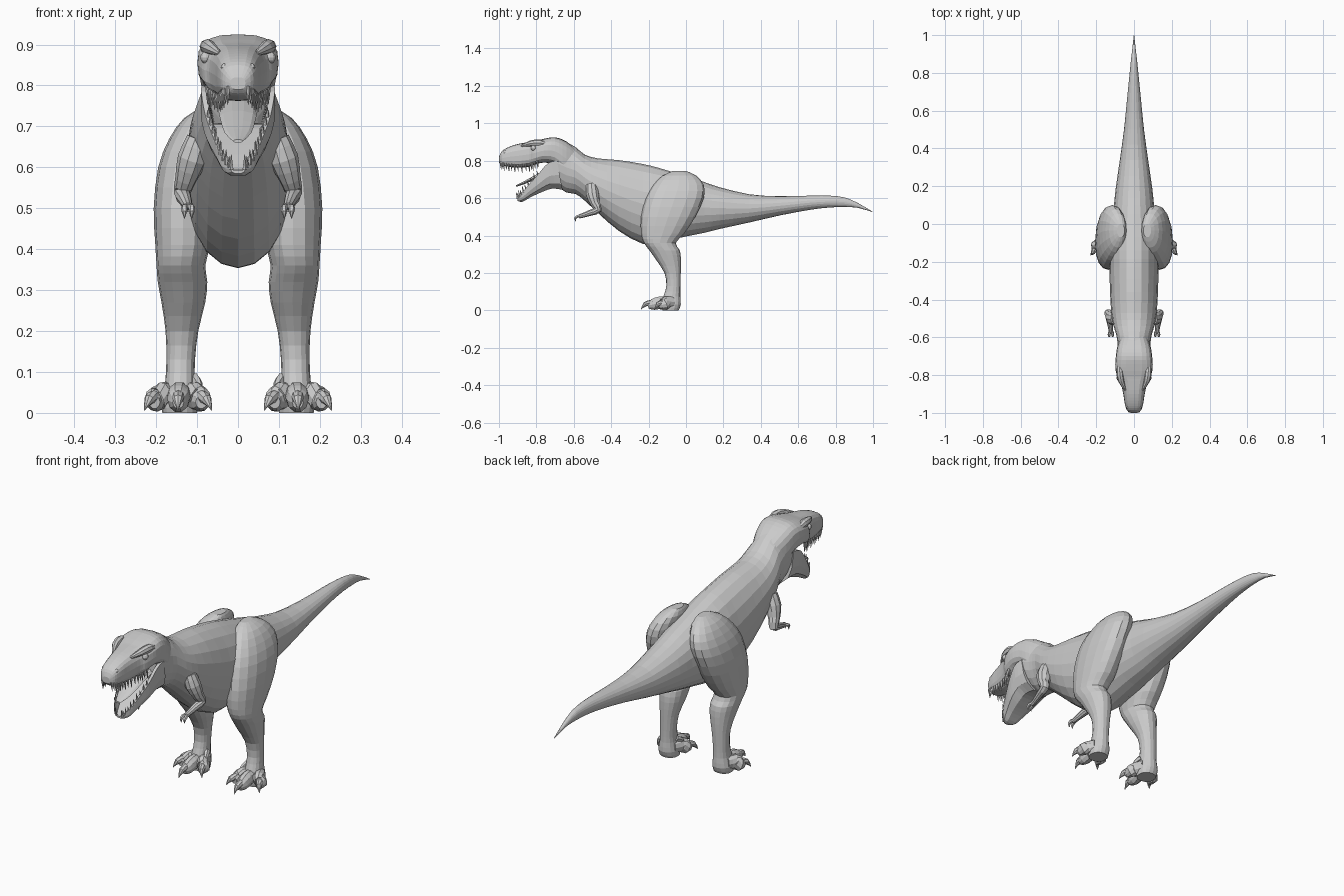
import bpy, bmesh
from math import sin, cos, pi, copysign
from mathutils import Vector

if "Cube" in bpy.data.objects:
    bpy.data.objects.remove(bpy.data.objects["Cube"])


def spline(rows, n):
    """Resample rows of numbers with a Catmull-Rom curve."""
    out = []
    for i in range(len(rows) - 1):
        a, b, c, d = (rows[max(0, min(len(rows) - 1, i + k))] for k in (-1, 0, 1, 2))
        for s in range(n):
            t = s / n
            out.append([q + .5 * t * (r - p + t * (2*p - 5*q + 4*r - s2 + t * (3*(q - r) + s2 - p)))
                        for p, q, r, s2 in zip(a, b, c, d)])
    return out + [list(rows[-1])]


def oval(n, p=1.0):
    """Unit oval; p below 1 makes it boxier."""
    f = lambda v: copysign(abs(v) ** p, v)
    return [(f(cos(2*pi*i/n)), f(sin(2*pi*i/n))) for i in range(n)]


def add_loft(bm, rings):
    vs = [[bm.verts.new(p) for p in r] for r in rings]
    n = len(rings[0])
    for a, b in zip(vs, vs[1:]):
        for i in range(n):
            j = (i + 1) % n
            bm.faces.new((a[i], a[j], b[j], b[i]))
    bm.faces.new(vs[0])
    bm.faces.new(vs[-1])


def finish(name, bm, mirror=False):
    bmesh.ops.recalc_face_normals(bm, faces=bm.faces)
    me = bpy.data.meshes.new(name)
    bm.to_mesh(me)
    bm.free()
    ob = bpy.data.objects.new(name, me)
    bpy.context.collection.objects.link(ob)
    if mirror:
        ob.modifiers.new("Mirror", "MIRROR").use_mirror_merge = False
    return ob


def loft(name, rings, mirror=False):
    bm = bmesh.new()
    add_loft(bm, rings)
    return finish(name, bm, mirror)


def tube_rings(path, n=8, steps=2, wide=1.0):
    """Rings around a path of (x, y, z, radius)."""
    rows = spline(path, steps)
    pts = [Vector(r[:3]) for r in rows]
    rings = []
    for i, r in enumerate(rows):
        t = (pts[min(i + 1, len(pts) - 1)] - pts[max(i - 1, 0)]).normalized()
        v = t.cross(Vector((1, 0, 0))).normalized()
        u = v.cross(t)
        rad = max(r[3], .0008)
        rings.append([pts[i] + rad * (wide * u * a + v * b) for a, b in oval(n)])
    return rings


def body_rings(rows, n=20, p=1.0):
    """Upright rings from rows of (y, top, bottom, half width)."""
    return [[(w * a, y, (t + b) / 2 + (t - b) / 2 * c) for a, c in oval(n, p)]
            for y, t, b, w in rows]


# Neck, torso and tail
body = [(-.72, .90, .73, .075), (-.69, .91, .67, .086), (-.64, .898, .63, .087),
        (-.59, .872, .622, .093), (-.54, .832, .585, .108), (-.47, .812, .52, .12),
        (-.36, .803, .425, .127), (-.23, .782, .355, .13), (-.14, .76, .365, .13),
        (.0, .717, .395, .12), (.10, .685, .415, .106), (.18, .658, .435, .098),
        (.34, .62, .47, .075), (.50, .61, .507, .053), (.66, .613, .537, .037),
        (.77, .613, .55, .026), (.85, .603, .552, .018), (.92, .573, .548, .01),
        (1.0, .526, .524, .001)]
loft("body_and_tail", body_rings(spline(body, 2)))

# Upper head
skull = [(-.58, .855, .70, .06), (-.64, .903, .72, .086), (-.70, .925, .775, .096),
         (-.76, .917, .79, .099), (-.81, .905, .777, .088), (-.84, .90, .768, .071),
         (-.90, .889, .762, .057), (-.95, .872, .768, .049), (-.985, .85, .776, .038),
         (-1.0, .82, .79, .018)]
skull = spline(skull, 3)
loft("upper_head", body_rings(skull, 20, .7))

# Lower jaw: trough from rows of (bottom y, bottom z, rim y, rim z, half width)
jaw = spline([(-.66, .645, -.69, .80, .088), (-.72, .65, -.74, .785, .09),
              (-.78, .628, -.79, .728, .08), (-.83, .605, -.84, .672, .06),
              (-.875, .58, -.88, .627, .04), (-.90, .585, -.90, .605, .018)], 3)
section = [(1, 1), (1, .5), (.85, .2), (.45, 0), (-.45, 0), (-.85, .2), (-1, .5), (-1, 1),
           (-.84, 1), (-.65, .4), (.65, .4), (.84, 1)]
loft("lower_jaw", [[(w * a, by + (ry - by) * h, bz + (rz - bz) * h) for a, h in section]
                   for by, bz, ry, rz, w in jaw])

# Tongue
tongue = [(-.70, .775, .73, .05), (-.78, .738, .71, .045), (-.86, .694, .676, .033),
          (-.91, .668, .66, .012)]
loft("tongue", body_rings(spline(tongue, 2), 10))

# Teeth along both jaws
bm = bmesh.new()
for i, (y, t, b, w) in enumerate(skull):
    if -.995 < y < -.79:
        ln = .028 if i % 2 else .02
        add_loft(bm, tube_rings([(w * .8, y, b + .018, .007), (w * .8, y + .004, b - ln, 0)], 5, 1))
for i, (by, bz, ry, rz, w) in enumerate(jaw):
    if ry < -.78:
        ln = .026 if i % 2 else .018
        add_loft(bm, tube_rings([(w * .9, ry, rz - .01, .006),
                                 (w * .9, ry - .008, rz + ln, 0)], 5, 1))
finish("teeth", bm, True)

# Eyes and nostrils
bm = bmesh.new()
for loc, size in (((.078, -.815, .868), .015), ((.033, -.968, .845), .009)):
    ret = bmesh.ops.create_uvsphere(bm, u_segments=10, v_segments=6, radius=size)
    bmesh.ops.translate(bm, verts=ret["verts"], vec=loc)
finish("eyes_and_nostrils", bm, True)

# Brow ridges
loft("brow_ridge", tube_rings([(.078, -.74, .885, .008), (.076, -.78, .895, .018),
                               (.068, -.83, .892, .016), (.045, -.88, .878, .006)]), True)

# Hind legs: level rings from rows of (z, front y, back y, inner x, outer x)
leg = [(0, -.125, -.04, .10, .185), (.03, -.13, -.028, .098, .188), (.075, -.12, -.03, .105, .178),
       (.13, -.105, -.03, .105, .175), (.20, -.115, -.028, .097, .177),
       (.27, -.16, -.027, .08, .187), (.32, -.195, -.033, .075, .196),
       (.36, -.225, -.055, .08, .199), (.41, -.24, -.01, .068, .202),
       (.50, -.24, .05, .06, .206), (.60, -.215, .095, .05, .195),
       (.67, -.175, .095, .045, .168), (.72, -.125, .055, .04, .132), (.745, -.07, .0, .05, .09)]
loft("hind_leg", [[((i + o) / 2 + (o - i) / 2 * a, (f + b) / 2 + (b - f) / 2 * c, z)
                   for a, c in oval(16, .9)] for z, f, b, i, o in spline(leg, 2)], True)

# Toes with claws: (base x, tip x, tip y, claw x, claw y)
bm = bmesh.new()
for bx, tx, ty, cx, cy in ((.142, .146, -.195, .147, -.24), (.165, .204, -.135, .229, -.165),
                           (.122, .09, -.15, .064, -.182)):
    my = (ty - .08) / 2
    add_loft(bm, tube_rings([(bx, -.07, .045, .03), ((bx + tx) / 2, my, .042, .034),
                             (tx, ty + .02, .031, .031), (tx, ty - .008, .026, .016)], 10, 2, .85))
    add_loft(bm, tube_rings([(tx, ty + .01, .04, .016), ((tx + cx) / 2, (ty + cy) / 2, .033, .013),
                             (cx, cy, .006, 0)], 8))
# Small raised claw on the inner side
add_loft(bm, tube_rings([(.108, -.08, .085, .014), (.096, -.105, .07, .01), (.09, -.122, .045, 0)], 6))
finish("toes", bm, True)

# Small arms
bm = bmesh.new()
add_loft(bm, tube_rings([(.095, -.505, .67, .03), (.112, -.50, .62, .036), (.128, -.485, .57, .026),
                         (.136, -.47, .538, .021), (.13, -.51, .522, .017),
                         (.124, -.55, .508, .013), (.122, -.572, .502, .012)], 10))
for x in (.113, .131):
    add_loft(bm, tube_rings([(.122, -.56, .503, .009), (x, -.58, .502, .008),
                             (x, -.592, .492, .007), (x, -.59, .475, 0)], 6))
finish("arm", bm, True)
